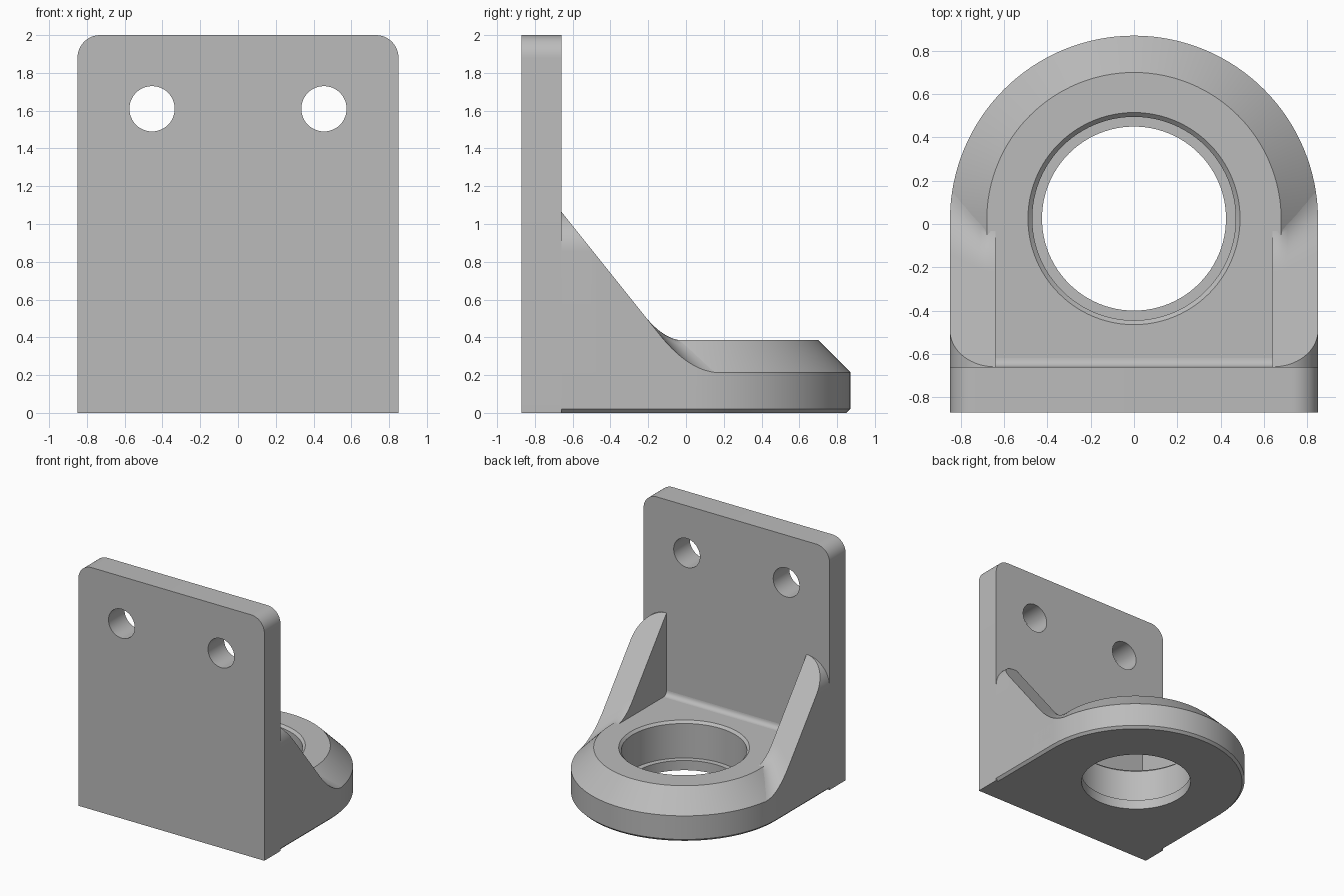
import bpy, bmesh, math
from mathutils import Matrix

cube = bpy.data.objects.get("Cube")
if cube:
    bpy.data.objects.remove(cube, do_unlink=True)

grey = bpy.data.materials.new("plain grey")
grey.use_nodes = True
COLOUR = (0.5, 0.5, 0.5, 1)
grey.diffuse_color = COLOUR
grey.node_tree.nodes["Principled BSDF"].inputs["Base Color"].default_value = COLOUR

W, FRONT, PLATE = 0.85, -0.87, -0.66      # half width, front face, plate rear face
CY = 0.02                                 # centre of the rounded end
SIDE, TOP = 0.215, 0.385                  # base side height, base top height
CHAMFER = TOP - SIDE
IN, PEAK, SLOPE = 0.64, 1.065, 1.25       # gusset inner wall, peak, steepness
ROUND = W - IN


def finish(name, bm):
    bmesh.ops.recalc_face_normals(bm, faces=bm.faces)
    mesh = bpy.data.meshes.new(name)
    bm.to_mesh(mesh)
    bm.free()
    mesh.materials.append(grey)
    obj = bpy.data.objects.new(name, mesh)
    bpy.context.collection.objects.link(obj)
    return obj


def smooth(obj):
    bpy.ops.object.select_all(action='DESELECT')
    obj.select_set(True)
    bpy.context.view_layer.objects.active = obj
    bpy.ops.object.shade_smooth_by_angle(angle=math.radians(25))


def loft(name, rings):
    """Closed solid through rings with equal point counts."""
    bm = bmesh.new()
    loops = [[bm.verts.new(p) for p in ring] for ring in rings]
    n = len(loops[0])
    for a, b in zip(loops, loops[1:]):
        for i in range(n):
            j = (i + 1) % n
            bm.faces.new((a[i], a[j], b[j], b[i]))
    bm.faces.new(loops[0][::-1])
    bm.faces.new(loops[-1])
    return finish(name, bm)


def circle(r, z, cy=0, n=96):
    return [(r * math.cos(k * math.tau / n), cy + r * math.sin(k * math.tau / n), z)
            for k in range(n)]


def cut(obj, cutter):
    mod = obj.modifiers.new("cut", 'BOOLEAN')
    mod.operation, mod.solver, mod.object = 'DIFFERENCE', 'EXACT', cutter
    bpy.context.view_layer.objects.active = obj
    bpy.ops.object.modifier_apply(modifier=mod.name)
    bpy.data.objects.remove(cutter, do_unlink=True)


# Upright plate with rounded top corners and two screw holes
r = 0.12
outline = [(-W, 0), (W, 0)]
for sx, start in ((1, 0), (-1, 90)):
    for k in range(13):
        a = math.radians(start + 7.5 * k)
        outline.append((sx * (W - r) + r * math.cos(a), 2 - r + r * math.sin(a)))
plate = loft("back_plate", [[(x, y, z) for x, z in outline] for y in (FRONT, PLATE)])
for sx in (-1, 1):
    drill = loft("drill", [circle(0.12, -0.2, n=48), circle(0.12, 0.2, n=48)])
    drill.data.transform(Matrix.Translation((sx * 0.455, (FRONT + PLATE) / 2, 1.61))
                         @ Matrix.Rotation(math.pi / 2, 4, 'X'))
    cut(plate, drill)
smooth(plate)


# Round-ended base with chamfered rim and stepped bore
def base_ring(inset, z):
    rad = W - inset
    arc = [(rad * math.cos(k * math.pi / 64), CY + rad * math.sin(k * math.pi / 64), z)
           for k in range(65)]
    return [(rad, PLATE, z)] + arc + [(-rad, PLATE, z)]


base = loft("base", [base_ring(0.02, 0), base_ring(0, 0.02),
                     base_ring(0, SIDE), base_ring(CHAMFER, TOP)])
BORE = ((0.425, -0.1), (0.425, 0.08), (0.47, 0.08), (0.47, 0.365), (0.49, TOP), (0.49, 0.5))
cut(base, loft("bore", [circle(rad, z, 0.025) for rad, z in BORE]))
smooth(base)


# Sloping side gussets, blended into the base and rounded on the outside
def gusset_height(x, y, rounded):
    d = W - (x if y < CY else math.hypot(x, y - CY))
    d = max(0, min(d, CHAMFER))
    floor = SIDE + d - 0.002
    ramp = PEAK - SLOPE * (y - PLATE)
    k = 0.2 - 0.4 * d
    blend = max(k - abs(ramp - floor), 0) / k
    return min(max(ramp, floor) + blend * blend * k / 4, rounded)


def gusset(name, side):
    bm = bmesh.new()
    n = 14
    turns = [i * math.pi / 2 / n for i in range(n + 1)]
    rows = [PLATE + ROUND * (1 - math.cos(t)) / SLOPE for t in turns]
    last = rows[-1]
    rows += [last + (0.2 - last) * j / 40 for j in range(1, 41)]
    top, low = [], []
    for y in rows:
        edge = W if y < CY else math.sqrt(W * W - (y - CY) ** 2)
        up, down = [], []
        for t in turns:
            x = IN + (edge - IN) * math.sin(t)
            z = gusset_height(x, y, PEAK - ROUND * (1 - math.cos(t)))
            up.append(bm.verts.new((side * x, y, z)))
            down.append(bm.verts.new((side * x, y, 0.1)))
        top.append(up)
        low.append(down)
    m = len(rows)
    for j in range(m - 1):
        for i in range(n):
            a, b, c, d = top[j][i], top[j][i + 1], top[j + 1][i + 1], top[j + 1][i]
            bm.faces.new((a, b, c))
            bm.faces.new((a, c, d))
            bm.faces.new((low[j][i], low[j + 1][i], low[j + 1][i + 1], low[j][i + 1]))
        for i in (0, n):
            bm.faces.new((top[j][i], top[j + 1][i], low[j + 1][i], low[j][i]))
    for j in (0, m - 1):
        for i in range(n):
            bm.faces.new((top[j][i], top[j][i + 1], low[j][i + 1], low[j][i]))
    smooth(finish(name, bm))


gusset("left_gusset", 1)
gusset("right_gusset", -1)

# Small fillet where the base meets the plate
f = 0.04
profile = [(PLATE, TOP - 0.01), (PLATE + f, TOP - 0.01)]
for k in range(7):
    a = k * math.pi / 12
    profile.append((PLATE + f - f * math.sin(a), TOP + f - f * math.cos(a)))
smooth(loft("plate_fillet", [[(x, y, z) for y, z in profile] for x in (-IN, IN)]))
